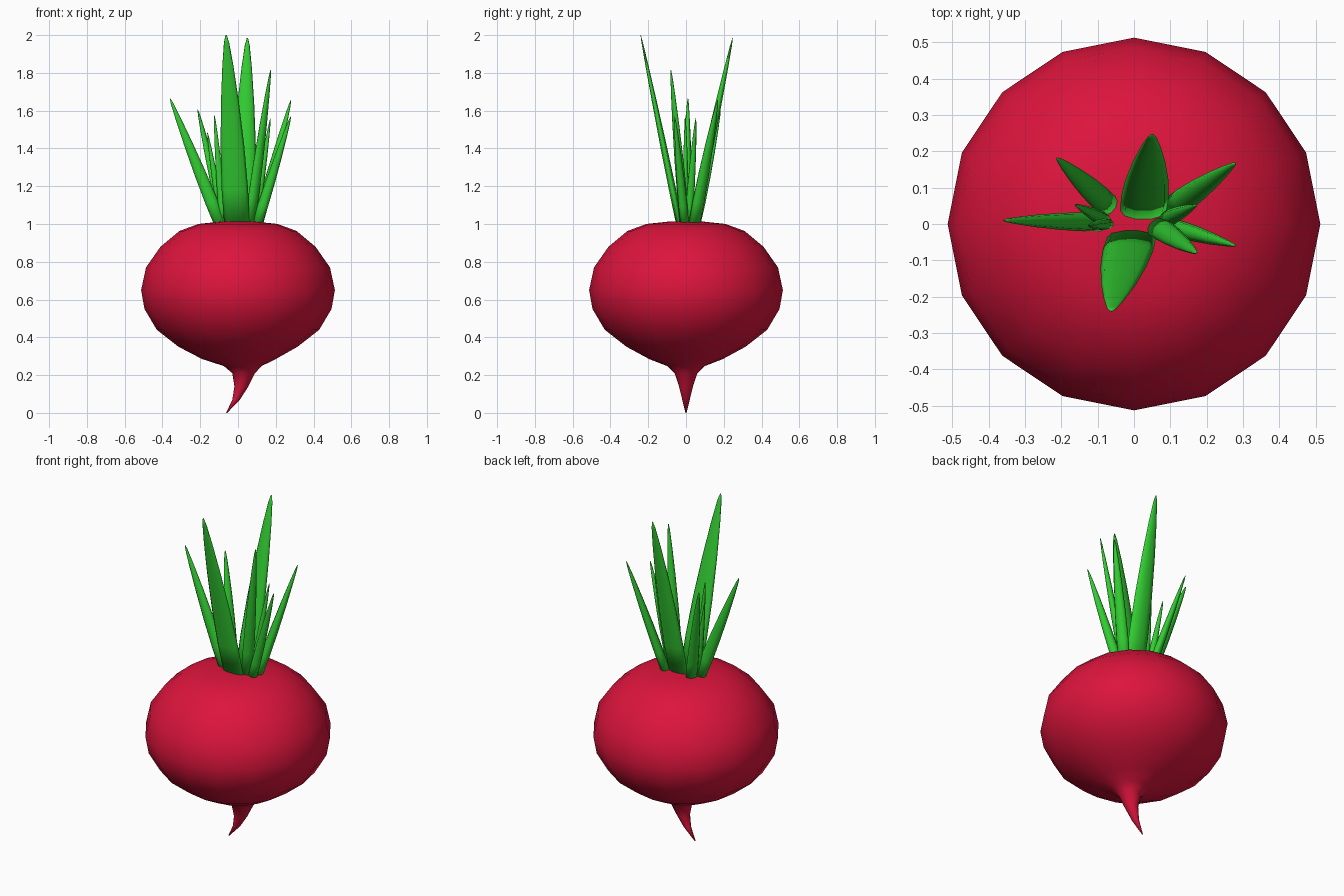
import bpy, bmesh, math
from mathutils import Vector

if "Cube" in bpy.data.objects:
    bpy.data.objects.remove(bpy.data.objects["Cube"])


def material(name, rgb):
    m = bpy.data.materials.new(name)
    m.diffuse_color = (*rgb, 1)
    m.use_nodes = True
    m.node_tree.nodes["Principled BSDF"].inputs["Base Color"].default_value = m.diffuse_color
    return m


RED = material("radish_red", (0.716, 0.007, 0.045))
GREEN = material("leaf_green", (0.032, 0.61, 0.032))


def loft(name, rings, mat):
    """Skin a list of point rings and cap both ends."""
    bm = bmesh.new()
    loops = [[bm.verts.new(p) for p in ring] for ring in rings]
    n = len(loops[0])
    for a, b in zip(loops, loops[1:]):
        for i in range(n):
            j = (i + 1) % n
            bm.faces.new((a[i], a[j], b[j], b[i]))
    bm.faces.new(loops[0][::-1])
    bm.faces.new(loops[-1])
    bmesh.ops.recalc_face_normals(bm, faces=bm.faces[:])
    for f in bm.faces:
        f.smooth = True
    me = bpy.data.meshes.new(name)
    bm.to_mesh(me)
    bm.free()
    me.materials.append(mat)
    ob = bpy.data.objects.new(name, me)
    bpy.context.collection.objects.link(ob)
    return ob


def ellipse(c, u, v, n):
    return [c + u * math.cos(2 * math.pi * i / n) + v * math.sin(2 * math.pi * i / n)
            for i in range(n)]


# bulb with its bent tail root: (centre x, z, radius)
profile = [(-.06, 0, .003), (-.01, .07, .02), (.018, .14, .037), (.03, .21, .06),
           (.025, .248, .10), (.005, .285, .195), (0, .35, .315), (0, .44, .43),
           (0, .55, .495), (0, .65, .513), (0, .77, .487), (0, .88, .41),
           (0, .963, .31), (0, 1.0, .21), (0, 1.012, .10), (0, 1.015, .01)]
loft("bulb", [ellipse(Vector((x, 0, z)), Vector((r, 0, 0)), Vector((0, r, 0)), 16)
              for x, z, r in profile], RED)


# blade leaves: base xy, tip xyz, half width, half thickness, width direction (degrees)
leaves = [
    ((-.005, -.03), (-.063, -.24, 2.0), .070, .020, 0),
    ((.025, .03), (.05, .247, 1.985), .066, .026, 0),
    ((-.085, .005), (-.36, .01, 1.665), .026, .036, 90),
    ((-.065, .045), (-.213, .182, 1.605), .033, .022, 50),
    ((-.075, 0), (-.125, -.004, 1.575), .016, .022, 90),
    ((-.08, .012), (-.162, .053, 1.485), .018, .020, 65),
    ((.06, -.005), (.173, -.08, 1.815), .032, .022, 40),
    ((.10, .04), (.28, .168, 1.655), .034, .026, 125),
    ((.095, -.005), (.28, -.06, 1.57), .024, .028, 73),
    ((.085, .012), (.172, .052, 1.56), .022, .020, 115),
]
taper = [(0, .95), (.2, 1), (.42, .9), (.65, .68), (.84, .42), (.96, .2), (1, .05)]
for k, (base, tip, w, t, deg) in enumerate(leaves, 1):
    a, b = Vector((*base, .98)), Vector(tip)
    axis = (b - a).normalized()
    side = Vector((math.cos(math.radians(deg)), math.sin(math.radians(deg)), 0))
    side = (side - axis * side.dot(axis)).normalized()
    depth = axis.cross(side)
    loft(f"leaf_{k}", [ellipse(a.lerp(b, f), side * w * s, depth * t * s, 10)
                       for f, s in taper], GREEN)
